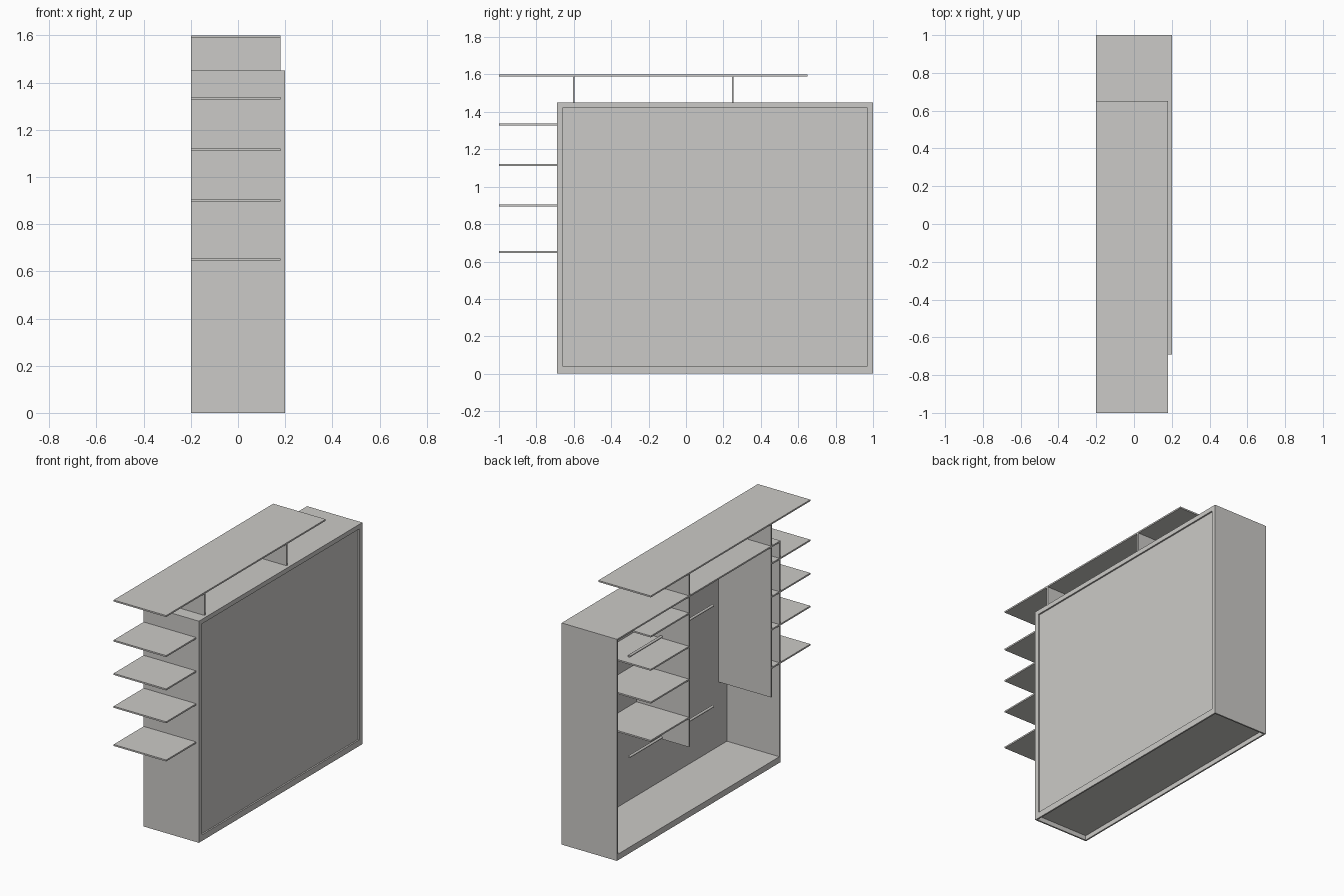
import bpy
import bmesh
from mathutils import Matrix, Vector

old = bpy.data.objects.get("Cube")
if old:
    bpy.data.objects.remove(old, do_unlink=True)


def make_material(name, colour):
    mat = bpy.data.materials.new(name)
    mat.use_nodes = True
    mat.diffuse_color = colour
    mat.node_tree.nodes["Principled BSDF"].inputs["Base Color"].default_value = colour
    return mat


GREY = make_material("warm_grey", (0.60, 0.59, 0.57, 1))


def finish(name, bm):
    mesh = bpy.data.meshes.new(name)
    bm.to_mesh(mesh)
    bm.free()
    mesh.materials.append(GREY)
    obj = bpy.data.objects.new(name, mesh)
    bpy.context.collection.objects.link(obj)
    return obj


def board(name, x, y, z):
    """Box spanning the given (low, high) ranges."""
    size = Vector([hi - lo for lo, hi in (x, y, z)])
    mid = Vector([(hi + lo) / 2 for lo, hi in (x, y, z)])
    bm = bmesh.new()
    bmesh.ops.create_cube(bm, size=1, matrix=Matrix.Translation(mid) @ Matrix.Diagonal(size).to_4x4())
    return finish(name, bm)


def rail(name, x, y, z, radius):
    bm = bmesh.new()
    place = Matrix.Translation((x, (y[0] + y[1]) / 2, z)) @ Matrix.Rotation(1.5707963, 4, "X")
    bmesh.ops.create_cone(bm, cap_ends=True, segments=16, radius1=radius, radius2=radius,
                          depth=y[1] - y[0], matrix=place)
    obj = finish(name, bm)
    for poly in obj.data.polygons:
        poly.use_smooth = len(poly.vertices) == 4


T = 0.01                      # board thickness
X = (-0.2, 0.2)               # cabinet depth
Y = (-0.69, 1.0)              # cabinet length
H = 1.45                      # cabinet height
INNER = (-0.2, 0.18)          # depth of shelves and dividers

# Cabinet carcass, open on one long side
board("cabinet_top", X, Y, (H - T, H))
board("cabinet_floor", X, Y, (0.03, 0.04))
board("front_wall", X, (Y[0], Y[0] + T), (0, H - T))
board("back_wall", X, (Y[1] - T, Y[1]), (0, H - T))
board("kick_board", (X[0], X[0] + T), (Y[0] + T, Y[1] - T), (0, 0.03))

# Recessed closing panel with its surrounding frame
M = 0.03
board("closing_panel", (0.18, 0.19), (Y[0] + T, Y[1] - T), (0.04, H - T))
board("frame_bottom", (0.19, X[1]), (Y[0] + T, Y[1] - T), (0, M))
board("frame_top", (0.19, X[1]), (Y[0] + T, Y[1] - T), (H - M, H - T))
for label, y in (("front", (Y[0] + T, Y[0] + M)), ("back", (Y[1] - M, Y[1] - T))):
    board("frame_" + label, (0.19, X[1]), y, (M, H - M))

# Upper board carried by two dividers that run down into the cabinet
board("upper_board", INNER, (-1.0, 0.65), (1.59, 1.6))
for label, y in (("front", -0.6), ("rear", 0.25)):
    board(label + "_divider", INNER, (y - T / 2, y + T / 2), (0.46, 1.59))

# Matching shelves outside and inside
for i, z in enumerate((0.65, 0.9, 1.115, 1.333)):
    board(f"outer_shelf_{i + 1}", INNER, (-1.0, -0.6), (z - T / 2, z + T / 2))
    board(f"inner_shelf_{i + 1}", INNER, (0.25, 0.65), (z - T / 2, z + T / 2))

# Hanging rails
for label, z in (("lower", 0.47), ("upper", 1.13)):
    rail(label + "_rail", 0.0, (-0.28, 0.59), z, 0.008)
